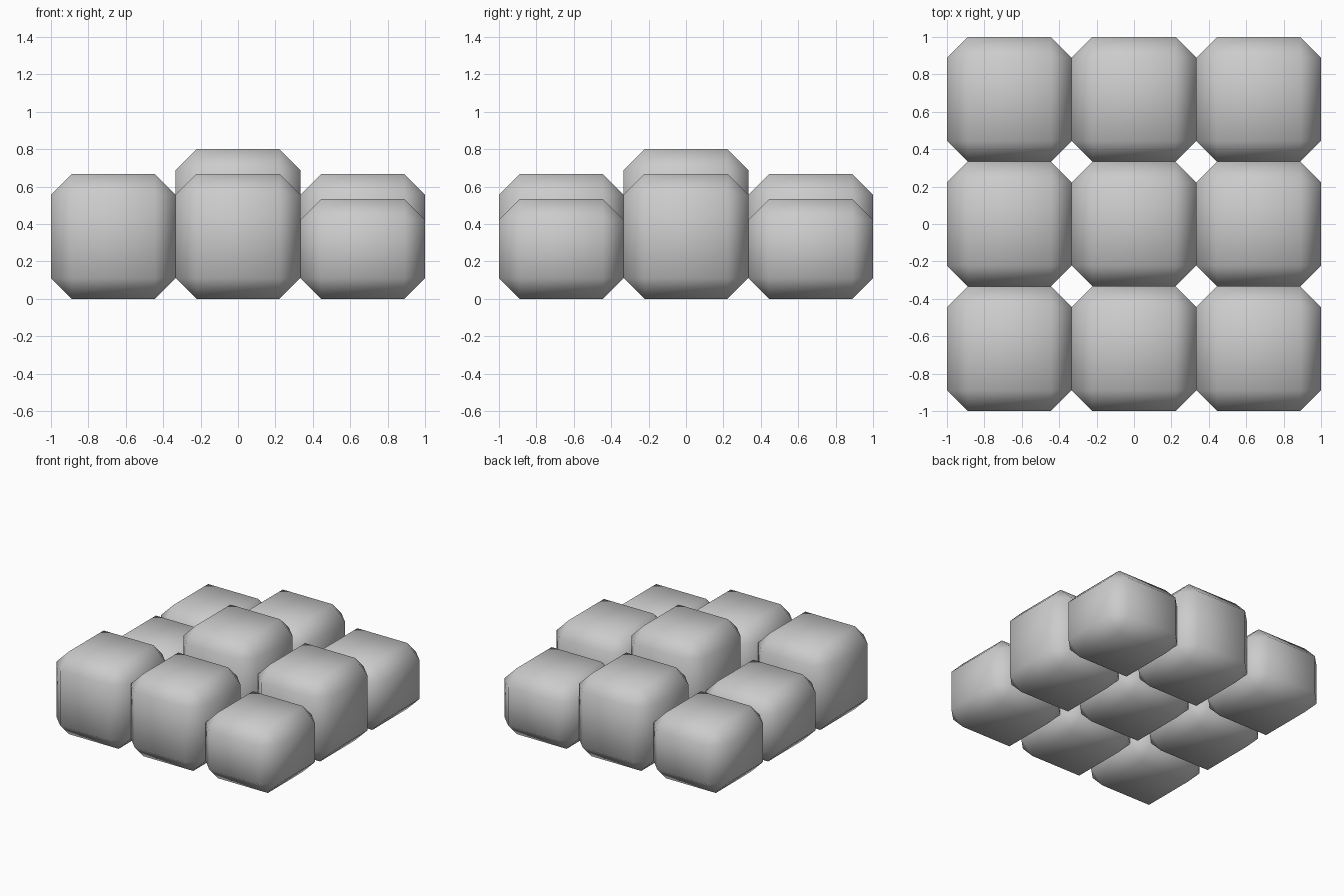
import bpy
import bmesh
from mathutils import Matrix, Vector

if "Cube" in bpy.data.objects:
    bpy.data.objects.remove(bpy.data.objects["Cube"])

CELL = 2 / 3      # block width
CHAMFER = 1 / 9
LOW, MID, HIGH = 0.533, 0.667, 0.8

grey = bpy.data.materials.new("stone grey")
grey.diffuse_color = (0.6, 0.6, 0.6, 1)
grey.use_nodes = True
grey.node_tree.nodes["Principled BSDF"].inputs["Base Color"].default_value = grey.diffuse_color


def chamfered_block(name, x, y, height):
    """Smooth-shaded box standing on z = 0 with every edge chamfered."""
    bm = bmesh.new()
    bmesh.ops.create_cube(bm, size=1, matrix=Matrix.Diagonal((CELL, CELL, height, 1)))
    bmesh.ops.bevel(bm, geom=bm.edges[:], offset=CHAMFER, offset_type='OFFSET',
                    segments=1, affect='EDGES', profile=0.5)
    bmesh.ops.translate(bm, verts=bm.verts[:], vec=Vector((0, 0, height / 2)))
    for face in bm.faces:
        face.smooth = True
    mesh = bpy.data.meshes.new(name)
    bm.to_mesh(mesh)
    bm.free()
    mesh.materials.append(grey)
    block = bpy.data.objects.new(name, mesh)
    block.location = (x, y, 0)
    bpy.context.collection.objects.link(block)


# Three rows from front to back, each listed left to right
rows = {
    "front": (MID, MID, LOW),
    "middle": (LOW, HIGH, MID),
    "back": (LOW, MID, LOW),
}
for j, (row, heights) in enumerate(rows.items()):
    for i, (column, height) in enumerate(zip(("left", "centre", "right"), heights)):
        chamfered_block(f"{row}_{column}_block", (i - 1) * CELL, (j - 1) * CELL, height)
